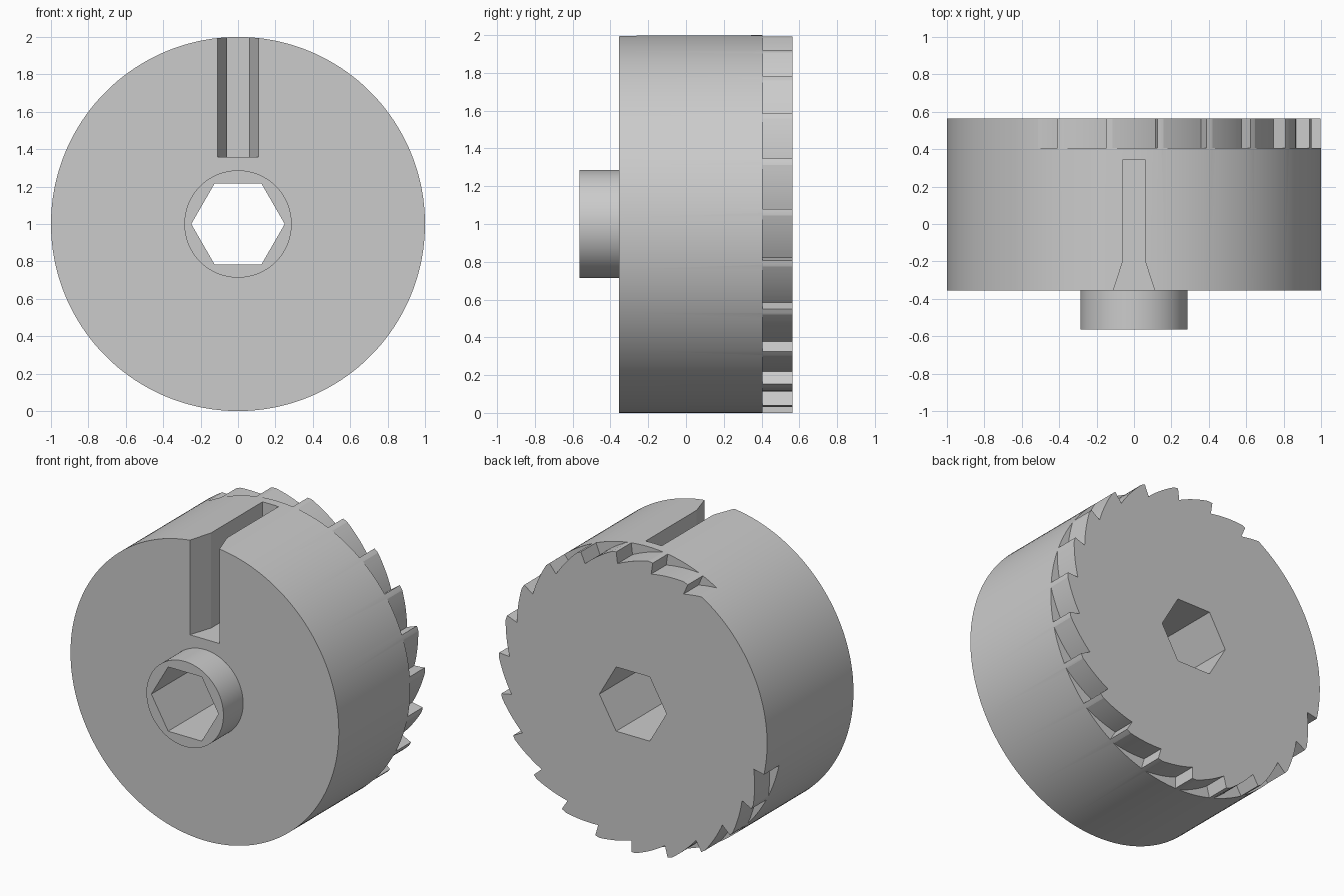
import bpy
import bmesh
from math import sin, cos, radians
from mathutils import Vector

cube = bpy.data.objects.get("Cube")
if cube:
    bpy.data.objects.remove(cube, do_unlink=True)

AXIS_Z = 1.0
BACK, TOOTH_FRONT, FRONT, HUB_FRONT = 0.565, 0.405, -0.355, -0.565

grey = bpy.data.materials.new("plain_grey")
grey.use_nodes = True
grey.diffuse_color = (0.6, 0.6, 0.6, 1)
grey.node_tree.nodes["Principled BSDF"].inputs["Base Color"].default_value = (0.6, 0.6, 0.6, 1)


def polar(radius, degrees):
    a = radians(degrees)
    return radius * cos(a), radius * sin(a)


def circle(radius, sides):
    return [polar(radius, 360 * i / sides) for i in range(sides)]


def prism(name, points, direction):
    """Extrude a closed outline of 3D points along a direction."""
    bm = bmesh.new()
    face = bm.faces.new([bm.verts.new(p) for p in points])
    result = bmesh.ops.extrude_face_region(bm, geom=[face])
    moved = [v for v in result["geom"] if isinstance(v, bmesh.types.BMVert)]
    bmesh.ops.translate(bm, verts=moved, vec=Vector(direction))
    bmesh.ops.recalc_face_normals(bm, faces=bm.faces)
    mesh = bpy.data.meshes.new(name)
    bm.to_mesh(mesh)
    bm.free()
    mesh.materials.append(grey)
    obj = bpy.data.objects.new(name, mesh)
    bpy.context.collection.objects.link(obj)
    return obj


def along_y(name, outline, y0, y1):
    return prism(name, [(x, y0, z + AXIS_Z) for x, z in outline], (0, y1 - y0, 0))


def combine(target, tool, operation):
    tool.hide_render = True
    mod = target.modifiers.new(operation, "BOOLEAN")
    mod.operation = operation
    mod.solver = "EXACT"
    mod.object = tool
    bpy.context.view_layer.objects.active = target
    bpy.ops.object.modifier_apply(modifier=mod.name)
    bpy.data.objects.remove(tool, do_unlink=True)


# Drum with the front hub
drum = along_y("ratchet_drum", circle(1.0, 180), FRONT, BACK)
hub = along_y("hub", circle(0.287, 96), HUB_FRONT, FRONT + 0.1)
combine(drum, hub, "UNION")

# Saw teeth cut into the back rim: radial step, then a rising ramp
PITCH, FIRST, STEPS, ROOT, TIP = 360 / 23, 192.4, 19, 0.922, 1.003
outline = []
for k in range(STEPS):
    start = FIRST + k * PITCH
    last = k == STEPS - 1
    span = 7.0 if last else PITCH
    rise_end = 1.0 if last else 0.92
    for j in range(9):
        t = j / 8
        outline.append(polar(ROOT + (TIP - ROOT) * min(1, t / rise_end), start + span * t))
end = FIRST + (STEPS - 1) * PITCH + 7.0
outline += [polar(1.2, end + (FIRST - end) * i / 90) for i in range(91)]
combine(drum, along_y("tooth_cutter", outline, TOOTH_FRONT, BACK + 0.1), "DIFFERENCE")

# Slot from the rim, flared toward the front
half = [(0.125, -0.4), (0.06, -0.2), (0.06, 0.345)]
plan = half + [(-x, y) for x, y in reversed(half)]
slot = prism("slot_cutter", [(x, y, 1.357) for x, y in plan], (0, 0, 1))
combine(drum, slot, "DIFFERENCE")

# Hexagonal shaft hole
combine(drum, along_y("hex_cutter", circle(0.25, 6), HUB_FRONT - 0.1, BACK + 0.1), "DIFFERENCE")

bpy.ops.object.select_all(action="DESELECT")
drum.select_set(True)
bpy.context.view_layer.objects.active = drum
bpy.ops.object.shade_smooth_by_angle(angle=radians(12))
